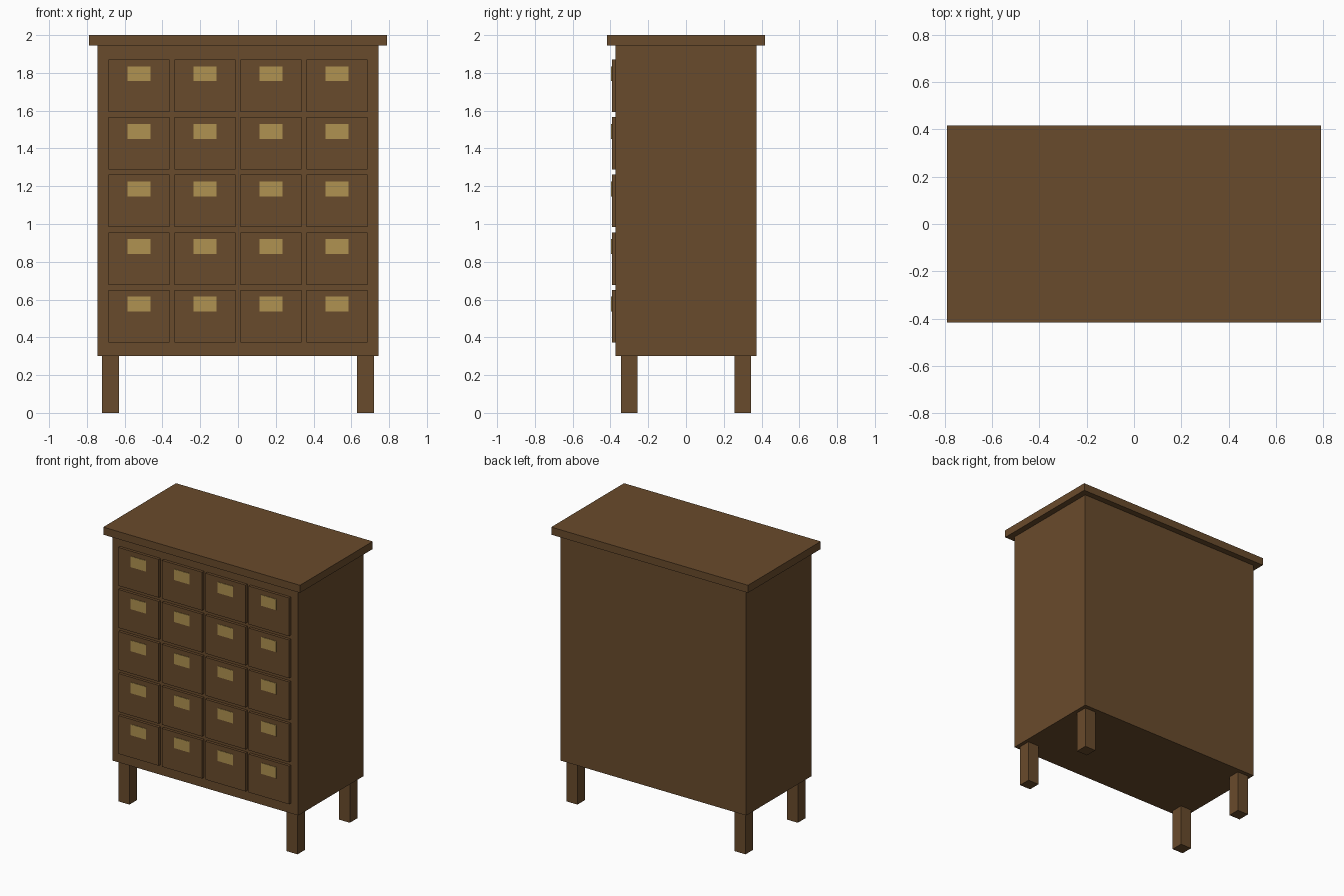
import bpy
import bmesh
from mathutils import Matrix, Vector

if "Cube" in bpy.data.objects:
    bpy.data.objects.remove(bpy.data.objects["Cube"])


def material(name, rgb):
    m = bpy.data.materials.new(name)
    m.diffuse_color = (*rgb, 1.0)
    m.use_nodes = True
    m.node_tree.nodes["Principled BSDF"].inputs["Base Color"].default_value = m.diffuse_color
    return m


WOOD = material("brown wood", (0.141, 0.070, 0.025))
BRASS = material("brass label", (0.434, 0.290, 0.082))


def box(name, lo, hi, mat):
    """Axis-aligned box between two corners."""
    lo, hi = Vector(lo), Vector(hi)
    bm = bmesh.new()
    bmesh.ops.create_cube(bm, size=1.0, matrix=Matrix.Translation((lo + hi) / 2)
                          @ Matrix.Diagonal((*(hi - lo), 1.0)))
    mesh = bpy.data.meshes.new(name)
    bm.to_mesh(mesh)
    bm.free()
    mesh.materials.append(mat)
    ob = bpy.data.objects.new(name, mesh)
    bpy.context.collection.objects.link(ob)
    return ob


BODY_Y = 0.373
FRONT_Y = -0.393

# Carcass and overhanging top
box("cabinet_body", (-0.745, -BODY_Y, 0.30), (0.745, BODY_Y, 1.945), WOOD)
box("table_top", (-0.79, -0.417, 1.945), (0.79, 0.417, 2.0), WOOD)

# Four square legs
for sx, side in ((-1, "left"), (1, "right")):
    for sy, end in ((-1, "front"), (1, "back")):
        x, y, h = sx * 0.675, sy * 0.30, 0.044
        box(f"{end}_{side}_leg", (x - h, y - h, 0), (x + h, y + h, 0.30), WOOD)

# Grid of drawers, each with a thin label plate near its upper edge
for row in range(5):
    z = 0.512 + row * 0.305
    for col in range(4):
        x = (col - 1.5) * 0.349
        box(f"drawer_{row}_{col}", (x - 0.162, FRONT_Y, z - 0.139),
            (x + 0.162, -BODY_Y, z + 0.139), WOOD)
        box(f"label_plate_{row}_{col}", (x - 0.061, FRONT_Y - 0.003, z + 0.024),
            (x + 0.061, FRONT_Y, z + 0.103), BRASS)
